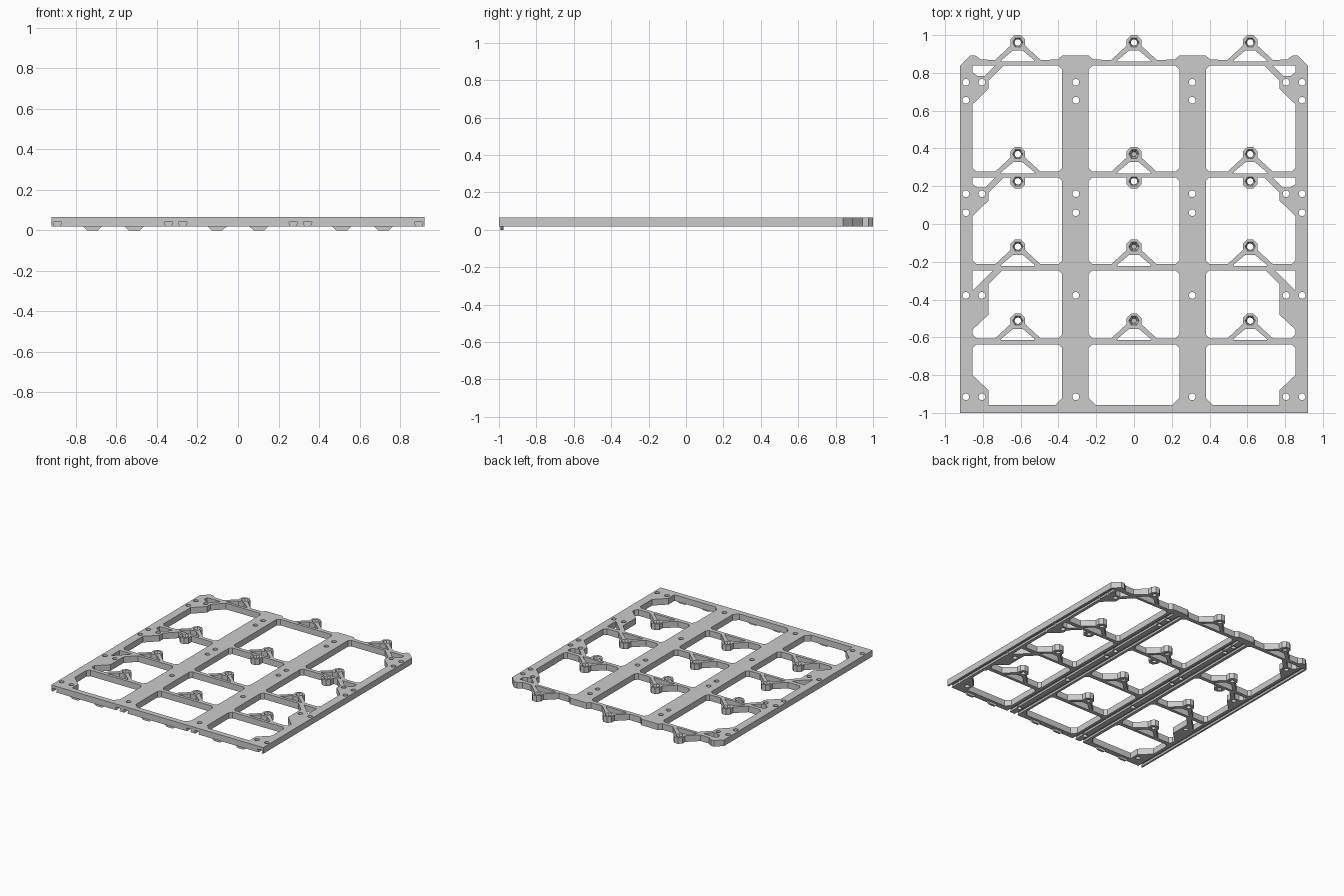
import bpy, bmesh
from math import cos, sin, tau

if "Cube" in bpy.data.objects:
    bpy.data.objects.remove(bpy.data.objects["Cube"])

Z0, Z1 = 0.018, 0.066
TOPS = [0.838, 0.247, -0.245, -0.637]      # cell top edges, back to front
BOTS = [0.277, -0.213, -0.605, -0.957]     # cell bottom edges
COLS = [-0.615, 0, 0.615]
BOSS_Y = [0.961, 0.37, -0.12, -0.512]
HANG_Y = 0.226


def mirror(pts):
    return [(-x, y) for x, y in reversed(pts)]


def circle(cx, cy, r, n=16):
    return [(cx + r * cos(tau * i / n), cy + r * sin(tau * i / n)) for i in range(n)]


def hook(cx, base):
    """Bracket outline, left to right, standing on a crossbar's back edge."""
    y = base + 0.092
    half = [(-.12, base), (-.039, y - .017), (-.039, y + .016), (-.016, y + .039)]
    return [(cx + px, py) for px, py in half + mirror(half)]


def hook_window(cx, base):
    half = [(-.09, base - .009), (-.085, base), (-.025, base + .05)]
    return [(cx + px, py) for px, py in half + mirror(half)]


def cell(cx, row):
    """Opening outline, counter-clockwise; the left column gets gussets."""
    top, bot = TOPS[row], BOTS[row]
    side = cx < 0
    x0, x1 = (-.855, -.38) if side else (-.24, .24)
    c = .02
    cb = .035 if row == 3 else c
    pts = []
    if side and row == 3:
        pts += [(x0, -.80), (-.77, -.88), (-.77, bot)]
    else:
        pts += [(x0, bot + cb), (x0 + cb, bot)]
    if row < 3:
        pts += hook(cx, bot)
    pts += [(x1 - cb, bot), (x1, bot + cb), (x1, top - c), (x1 - c, top)]
    if row == 1:                             # hanging boss
        h = HANG_Y
        half = [(-.039, top), (-.039, h - .016), (-.016, h - .039)]
        pts += [(cx - px, py) for px, py in half + mirror(half)]
    if side and row < 2:
        pts += [(-.69, top), (-.77, top - .08), (-.77, top - .123), (x0, top - .205)]
    elif side and row == 2:
        pts += [(-.697, top), (-.77, top - .075), (-.77, top - .235), (x0, top - .315)]
    else:
        pts += [(x0 + c, top), (x0, top - c)]
    return pts


# frame outline with the three rear brackets
right = [(.92, -1), (.92, .84), (.868, .892), (.84, .892), (.81, .87)]
right += hook(.615, .869)[::-1]
right += [(.405, .87), (.38, .892), (.24, .892), (.215, .87)]
loops = [right + hook(0, .869)[::-1] + mirror(right)]

# openings, gusset windows, bracket windows
for row in range(4):
    loops += [cell(-.615, row), mirror(cell(-.615, row)), cell(0, row)]
    t = TOPS[row]
    if row < 2:
        w = [(-.855, t), (-.735, t), (-.79, t - .055), (-.828, t - .055), (-.855, t - .035)]
    elif row == 2:
        w = [(-.855, t), (-.745, t), (-.855, t - .107)]
    else:
        continue
    loops += [w, mirror(w)]
for base in [.869] + BOTS[:3]:
    loops += [hook_window(cx, base) for cx in COLS]

# screw holes and boss holes
for y in (.75, .655, .16, .06, -.378, -.915):
    xs = [.89, .308] + ([.805] if y not in (.655, .06) else [])
    loops += [circle(s * x, y, .018) for x in xs for s in (-1, 1)]
bosses = [(x, y) for x in COLS for y in BOSS_Y + [HANG_Y]]
loops += [circle(x, y, .017, 12) for x, y in bosses]

# extrude the filled profile into the plate
cu = bpy.data.curves.new("frame_profile", 'CURVE')
cu.dimensions, cu.fill_mode, cu.extrude = '2D', 'BOTH', (Z1 - Z0) / 2
for pts in loops:
    sp = cu.splines.new('POLY')
    sp.points.add(len(pts) - 1)
    for p, (x, y) in zip(sp.points, pts):
        p.co = (x, y, 0, 1)
    sp.use_cyclic_u = True
tmp = bpy.data.objects.new("frame_profile", cu)
bpy.context.collection.objects.link(tmp)
bpy.context.view_layer.update()
dg = bpy.context.evaluated_depsgraph_get()
mesh = bpy.data.meshes.new_from_object(tmp.evaluated_get(dg))
bpy.data.objects.remove(tmp)


def finish(name, bm):
    bmesh.ops.recalc_face_normals(bm, faces=bm.faces)
    me = bpy.data.meshes.new(name)
    bm.to_mesh(me)
    ob = bpy.data.objects.new(name, me)
    bpy.context.collection.objects.link(ob)
    return ob


bm = bmesh.new()
bm.from_mesh(mesh)
bmesh.ops.translate(bm, verts=bm.verts, vec=(0, 0, (Z0 + Z1) / 2))
bmesh.ops.remove_doubles(bm, verts=bm.verts, dist=1e-5)
frame = finish("frame_plate", bm)
for p in frame.data.polygons:
    p.use_smooth = False


def prism(bm, profile, y0, y1):
    """Extrude an xz profile along y."""
    a = [bm.verts.new((x, y0, z)) for x, z in profile]
    b = [bm.verts.new((x, y1, z)) for x, z in profile]
    n = len(a)
    bm.faces.new(a)
    bm.faces.new(b[::-1])
    for i in range(n):
        bm.faces.new((a[i], b[i], b[(i + 1) % n], a[(i + 1) % n]))


# dovetail grooves along the underside of the long rails
bm = bmesh.new()
for x in (-.892, -.343, -.273, .273, .343, .892):
    prism(bm, [(x - .010, .01), (x + .010, .01), (x + .022, .042), (x - .022, .042)], -1.1, .84)
grooves = finish("groove_cutter", bm)

# hexagonal countersinks in the bosses
bm = bmesh.new()
for x, y in bosses:
    rings = [[bm.verts.new((px, py, z)) for px, py in circle(x, y, r, 6)]
             for r, z in ((.014, .03), (.029, .07))]
    bm.faces.new(rings[0])
    bm.faces.new(rings[1])
    for i in range(6):
        j = (i + 1) % 6
        bm.faces.new((rings[0][i], rings[0][j], rings[1][j], rings[1][i]))
sinks = finish("countersink_cutter", bm)

for cutter in (grooves, sinks):
    cutter.hide_render = True
    cutter.display_type = 'WIRE'
    m = frame.modifiers.new(cutter.name, 'BOOLEAN')
    m.operation, m.solver, m.object = 'DIFFERENCE', 'EXACT', cutter
bpy.context.view_layer.objects.active = frame
for m in list(frame.modifiers):
    bpy.ops.object.modifier_apply(modifier=m.name)
for cutter in (grooves, sinks):
    bpy.data.objects.remove(cutter)

# small tapered tabs under the front edge
bm = bmesh.new()
for x in (-.718, -.512, -.103, .103, .512, .718):
    prism(bm, [(x - .027, 0), (x + .027, 0), (x + .048, .02), (x - .048, .02)], -.992, -.976)
finish("front_tabs", bm)
